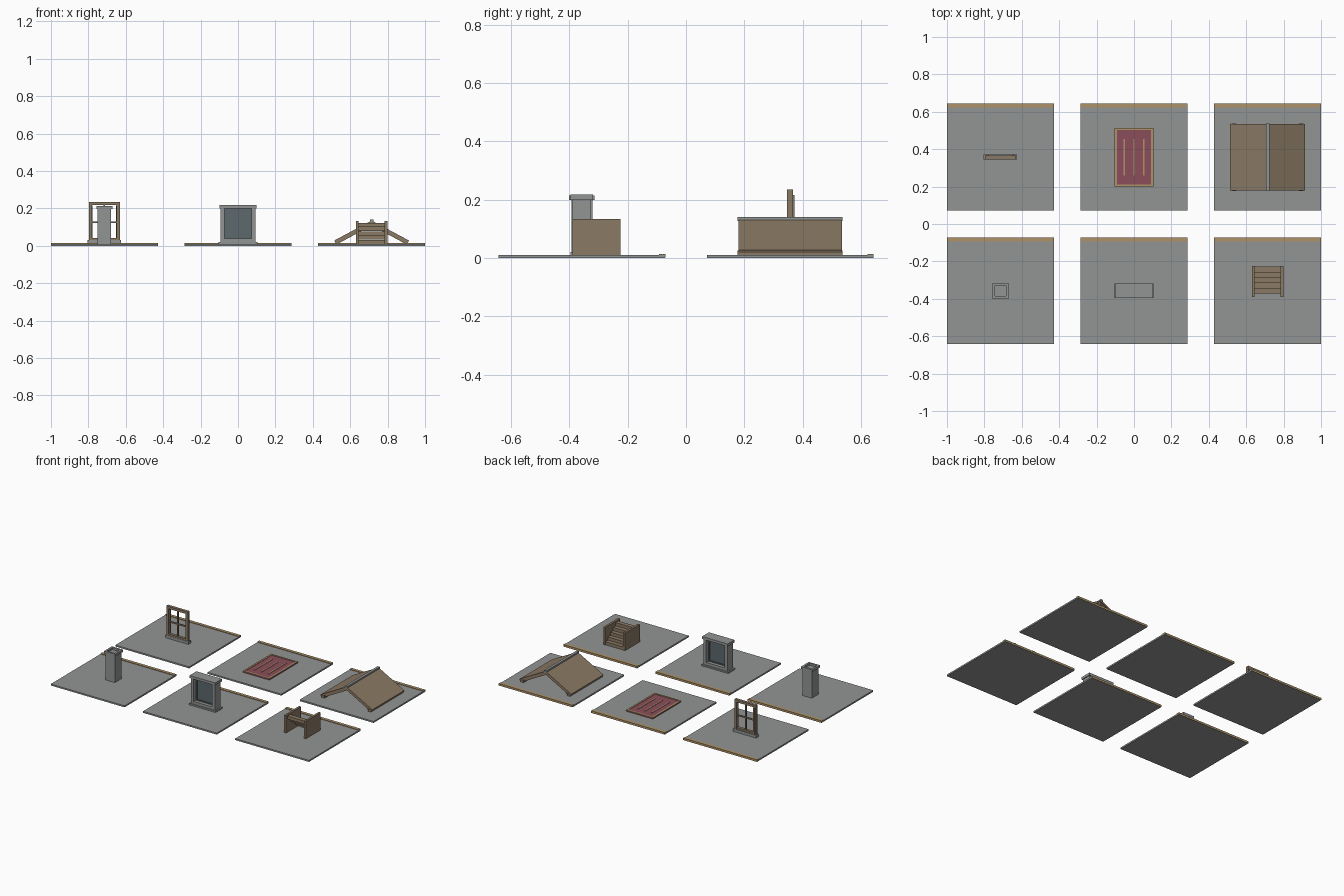
import bpy, bmesh

U = 1 / 7          # module of the layout
T = 0.0107         # tile thickness


def material(name, rgb):
    m = bpy.data.materials.new(name)
    m.diffuse_color = (*rgb, 1)
    return m


STONE = material("grey stone", (0.29, 0.30, 0.295))
WOOD = material("brown wood", (0.26, 0.195, 0.13))
TAN = material("tan trim", (0.42, 0.29, 0.14))
RED = material("dull red cloth", (0.26, 0.075, 0.105))
GLASS = material("slate glass", (0.11, 0.14, 0.15))


def finish(name, bm, mat):
    bmesh.ops.recalc_face_normals(bm, faces=bm.faces)
    me = bpy.data.meshes.new(name)
    bm.to_mesh(me)
    bm.free()
    me.materials.append(mat)
    ob = bpy.data.objects.new(name, me)
    bpy.context.collection.objects.link(ob)
    return ob


def boxes(name, mat, cx, cy, *ranges):
    """Boxes as (x0, x1, y0, y1, z0, z1), x and y relative to a tile centre."""
    bm = bmesh.new()
    for x0, x1, y0, y1, z0, z1 in ranges:
        vs = bmesh.ops.create_cube(bm, size=1)["verts"]
        for v in vs:
            v.co = (cx + (x0 + x1) / 2 + v.co.x * (x1 - x0),
                    cy + (y0 + y1) / 2 + v.co.y * (y1 - y0),
                    (z0 + z1) / 2 + v.co.z * (z1 - z0))
    return finish(name, bm, mat)


def extrude_y(name, mat, cx, cy, profile, *spans):
    """Extrude an x-z outline along y over each span."""
    bm = bmesh.new()
    for y0, y1 in spans:
        f = bm.faces.new([bm.verts.new((cx + x, cy + y0, z)) for x, z in profile])
        new = bmesh.ops.extrude_face_region(bm, geom=[f])["geom"]
        bmesh.ops.translate(bm, vec=(0, y1 - y0, 0),
                            verts=[g for g in new if isinstance(g, bmesh.types.BMVert)])
    return finish(name, bm, mat)


L, R, F, B = -5 * U, 5 * U, -2.5 * U, 2.5 * U
H = 2 * U

# Floor tiles, each with a trim strip along the back edge
for cx in (L, 0, R):
    for cy in (F, B):
        boxes("floor_tile", STONE, cx, cy, (-H, H, -H, H, 0, T))
        boxes("tile_edge_strip", TAN, cx, cy, (-H, H, H - 0.021, H + 0.0005, 0.001, 0.0145))

# Chimney: shaft, hollow cap
boxes("chimney_shaft", STONE, L, F, (-0.036, 0.036, -0.036, 0.036, T, 0.2))
c, i = 0.043, 0.029
boxes("chimney_cap", STONE, L, F,
      (-c, c, -c, -i, 0.198, 0.214), (-c, c, i, c, 0.198, 0.214),
      (-c, -i, -i, i, 0.198, 0.214), (i, c, -i, i, 0.198, 0.214))

# Stone window: jambs, sill, lintel, inner frame and pane
boxes("stone_surround", STONE, 0, F,
      (-0.093, -0.071, -0.032, 0.032, T, 0.2), (0.071, 0.093, -0.032, 0.032, T, 0.2),
      (-0.071, 0.071, -0.032, 0.032, T, 0.04))
boxes("stone_lintel", STONE, 0, F, (-0.099, 0.099, -0.038, 0.038, 0.199, 0.217))
boxes("stone_sill", STONE, 0, F, (-0.103, 0.103, -0.038, 0.038, T, 0.021))
boxes("pane_frame", GLASS, 0, F,
      (-0.071, -0.063, -0.008, 0.008, 0.04, 0.199), (0.063, 0.071, -0.008, 0.008, 0.04, 0.199),
      (-0.063, 0.063, -0.008, 0.008, 0.04, 0.047), (-0.063, 0.063, -0.008, 0.008, 0.192, 0.199))
boxes("glass_pane", GLASS, 0, F, (-0.063, 0.063, -0.003, 0.003, 0.047, 0.192))

# Stairs: two side panels with five treads rising towards the front
boxes("stair_sides", WOOD, R, F,
      (-0.084, -0.069, -0.032, 0.132, T, 0.133), (0.069, 0.084, -0.032, 0.132, T, 0.133))
boxes("stair_treads", WOOD, R, F,
      *[(-0.069, 0.069, 0.099 - k * 0.0285, 0.13 - k * 0.0285,
         T + k * 0.0225, T + 0.0215 + k * 0.0225) for k in range(5)])

# Timber window: posts, rails, muntins, back trim and stone sill
boxes("window_frame", WOOD, L, B,
      (-0.083, -0.066, -0.011, 0.009, T, 0.235), (0.066, 0.083, -0.011, 0.009, T, 0.235),
      (-0.066, 0.066, -0.011, 0.009, 0.218, 0.235), (-0.066, 0.066, -0.011, 0.009, 0.028, 0.042))
boxes("window_muntins", WOOD, L, B,
      (-0.004, 0.004, -0.006, 0.005, 0.042, 0.218), (-0.066, 0.066, -0.005, 0.004, 0.121, 0.13))
boxes("window_back_trim", WOOD, L, B,
      (-0.075, -0.063, 0.009, 0.014, 0.03, 0.216), (0.063, 0.075, 0.009, 0.014, 0.03, 0.216))
boxes("window_sill", STONE, L, B, (-0.09, 0.09, -0.013, 0.015, T, 0.03))

# Rug: cloth, raised border and three stripes
w, d, e = 0.103, 0.157, 0.012
boxes("rug_cloth", RED, 0, B, (-w, w, -d, d, T, 0.018))
boxes("rug_border", TAN, 0, B,
      (-w, w, -d, e - d, 0.0175, 0.0205), (-w, w, d - e, d, 0.0175, 0.0205),
      (-w, e - w, e - d, d - e, 0.0175, 0.0205), (w - e, w, e - d, d - e, 0.0175, 0.0205))
boxes("rug_stripes", TAN, 0, B,
      *[(x - 0.004, x + 0.004, -0.098, 0.098, 0.0175, 0.0205) for x in (-0.053, 0, 0.053)])

# Gable roof: sloping slabs, end rafters, eave boards and ridge cap
for s in (-1, 1):
    extrude_y("roof_slab", WOOD, R, B,
              [(0, 0.135), (s * 0.2, 0.028), (s * 0.194, 0.017), (0, 0.121)], (-0.178, 0.178))
    extrude_y("roof_rafters", WOOD, R, B,
              [(0, 0.122), (s * 0.188, 0.021), (s * 0.181, T), (0, 0.108)],
              (-0.172, -0.154), (0.154, 0.172))
    a, b = sorted((s * 0.168, s * 0.192))
    boxes("eave_board", WOOD, R, B, (a, b, -0.18, 0.18, T, 0.026))
boxes("ridge_cap", STONE, R, B, (-0.009, 0.009, -0.18, 0.18, 0.126, 0.141))
